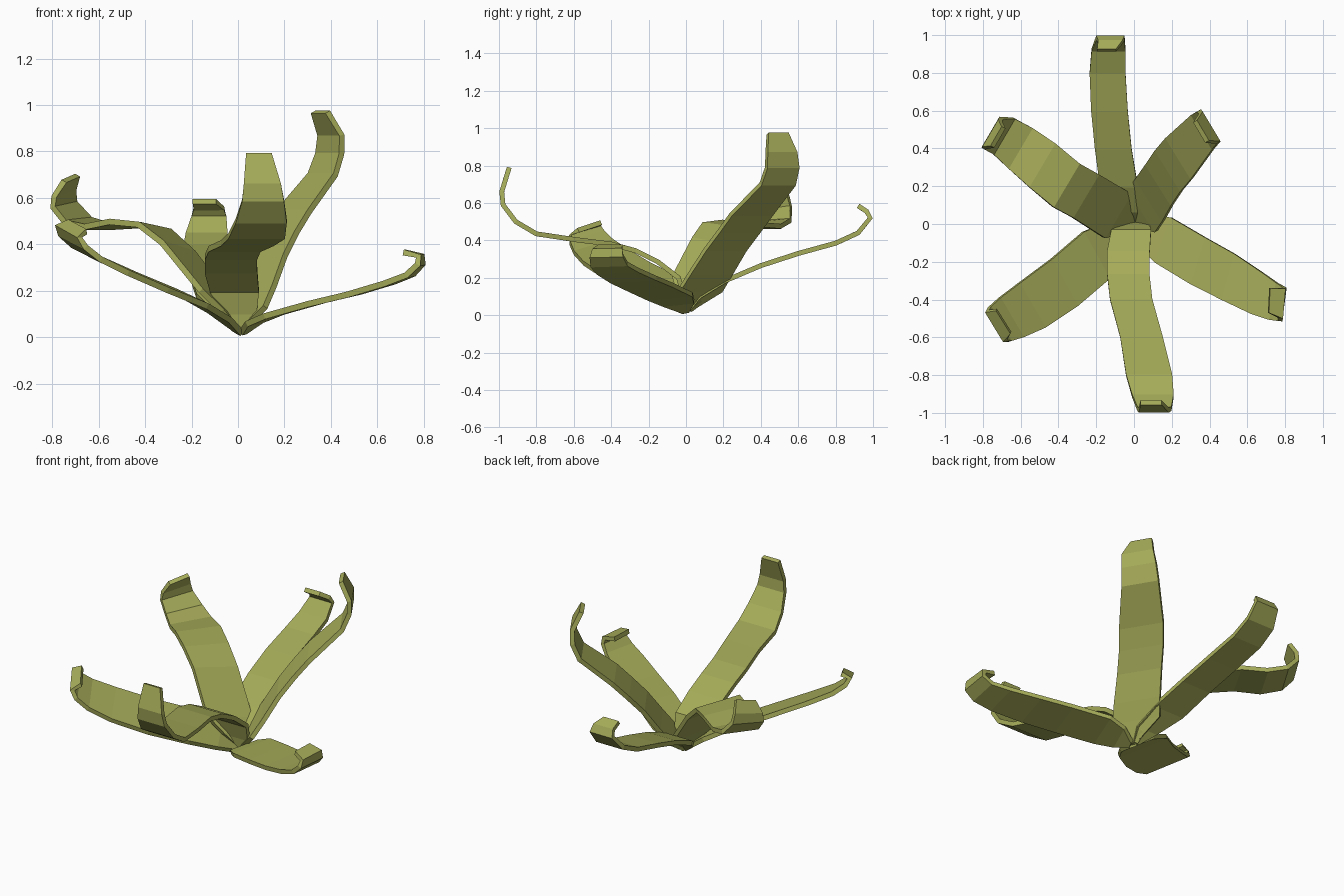
import bpy, bmesh
from mathutils import Vector

THICK = 0.026
mat = bpy.data.materials.new("olive_green")
mat.diffuse_color = (0.38, 0.41, 0.10, 1)


def leaf(name, w0, w1, stations):
    """Strip along stations (x, y, z, half width); width direction goes from w0 to w1."""
    bm = bmesh.new()
    w0, w1 = Vector(w0).normalized(), Vector(w1).normalized()
    prev = None
    for i, (x, y, z, h) in enumerate(stations):
        side = w0.lerp(w1, i / (len(stations) - 1)).normalized() * h
        c = Vector((x, y, z))
        row = [bm.verts.new(c - side), bm.verts.new(c + side)]
        if prev:
            bm.faces.new((prev[0], prev[1], row[1], row[0]))
        prev = row
    me = bpy.data.meshes.new(name)
    bm.to_mesh(me)
    bm.free()
    me.materials.append(mat)
    ob = bpy.data.objects.new(name, me)
    bpy.context.collection.objects.link(ob)
    mod = ob.modifiers.new("thickness", 'SOLIDIFY')
    mod.thickness = THICK
    mod.offset = 0


# Low leaf to the back
leaf("back_leaf", (1, 0, 0), (1, 0, 0), [
    (0, .01, .03, .02), (-.03, .07, .1, .07), (-.08, .2, .18, .1),
    (-.11, .4, .265, .097), (-.13, .6, .33, .097), (-.14, .8, .385, .095),
    (-.135, .92, .44, .09), (-.125, .985, .52, .075), (-.125, .965, .555, .065),
    (-.145, .92, .585, .05)])

# Tall upright leaf
leaf("back_right_leaf", (.54, -.84, 0), (.51, -.86, 0), [
    (.01, .01, .03, .02), (.045, .075, .13, .135), (.085, .13, .22, .133),
    (.135, .21, .35, .128), (.185, .285, .45, .128), (.24, .35, .54, .128),
    (.365, .49, .7, .107), (.395, .515, .79, .1), (.4, .51, .87, .092),
    (.355, .49, .97, .062)])

# Arching leaf to the back left
leaf("back_left_leaf", (.5, .83, -.33), (.5, .86, .22), [
    (0, .01, .03, .02), (-.03, .02, .09, .08), (-.09, .045, .17, .14),
    (-.26, .15, .385, .135), (-.36, .205, .47, .135), (-.485, .31, .49, .135),
    (-.6, .4, .475, .125), (-.69, .465, .5, .11), (-.75, .48, .57, .095),
    (-.75, .475, .62, .085), (-.72, .46, .685, .06)])

# Leaf to the front left, tilted outward
leaf("front_left_leaf", (.46, -.87, -.2), (.5, -.8, -.27), [
    (.01, 0, .02, .02), (-.08, -.07, .095, .1), (-.2, -.165, .165, .145),
    (-.37, -.31, .235, .145), (-.54, -.43, .31, .14), (-.65, -.495, .365, .125),
    (-.71, -.53, .415, .11), (-.73, -.54, .455, .095), (-.69, -.515, .475, .075)])

# Low leaf to the right
leaf("front_right_leaf", (.4, .9, .1), (.05, 1, 0), [
    (.02, 0, .02, .02), (.07, -.04, .065, .09), (.155, -.085, .1, .127),
    (.34, -.195, .152, .13), (.5, -.28, .19, .127), (.65, -.365, .235, .115),
    (.74, -.41, .27, .1), (.785, -.425, .315, .09), (.785, -.42, .35, .08),
    (.715, -.405, .365, .065)])

# Front leaf, arched at the root and turned up at the end
leaf("front_leaf", (1, 0, 0), (1, 0, 0), [
    (.01, 0, .02, .02), (.01, -.01, .1, .07), (-.015, -.04, .2, .105),
    (-.03, -.15, .285, .113), (-.03, -.27, .345, .112), (-.015, -.4, .38, .112),
    (.04, -.6, .405, .113), (.08, -.8, .435, .122), (.1, -.91, .5, .11),
    (.108, -.978, .59, .09), (.105, -.985, .66, .08), (.09, -.945, .79, .055)])
